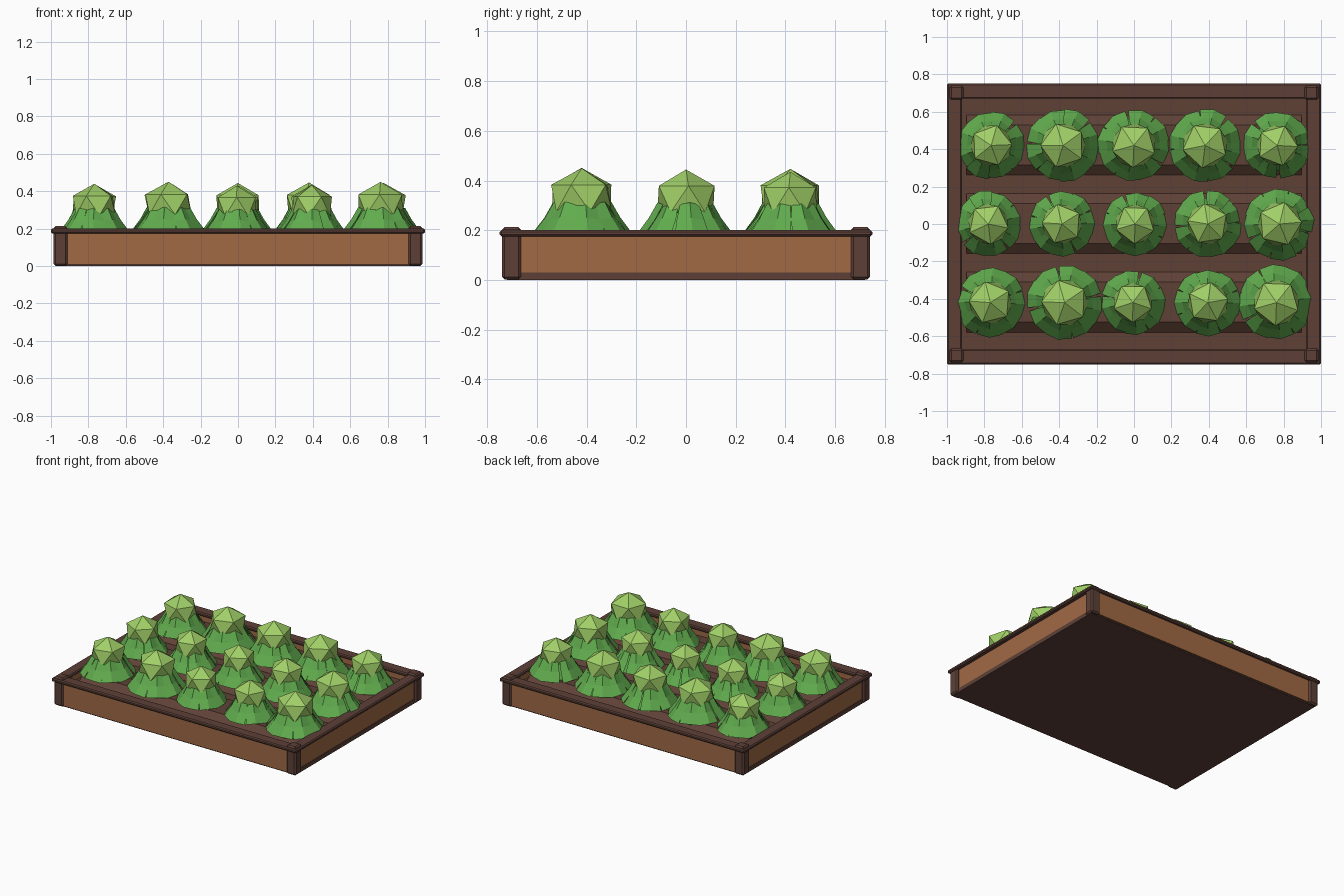
import bpy, bmesh, random
from math import sin, cos, pi
from mathutils import Matrix

random.seed(4)
if "Cube" in bpy.data.objects:
    bpy.data.objects.remove(bpy.data.objects["Cube"])


def material(name, r, g, b):
    linear = [((c / 255 + 0.055) / 1.055) ** 2.4 for c in (r, g, b)] + [1]
    m = bpy.data.materials.new(name)
    m.use_nodes = True
    m.diffuse_color = linear
    m.node_tree.nodes["Principled BSDF"].inputs["Base Color"].default_value = linear
    return m


dark_wood = material("dark wood", 93, 64, 55)
plank_wood = material("plank wood", 161, 106, 69)
soil = material("soil", 95, 65, 54)
leaf_green = material("leaf green", 97, 172, 78)
head_green = material("head green", 160, 207, 103)


def add_object(name, bm, mats):
    mesh = bpy.data.meshes.new(name)
    bm.to_mesh(mesh)
    bm.free()
    for m in mats:
        mesh.materials.append(m)
    ob = bpy.data.objects.new(name, mesh)
    bpy.context.collection.objects.link(ob)
    return ob


def box(name, lo, hi, mat, bevel=0.0):
    bm = bmesh.new()
    size = [b - a for a, b in zip(lo, hi)]
    mid = [(a + b) / 2 for a, b in zip(lo, hi)]
    bmesh.ops.create_cube(bm, size=1, matrix=Matrix.Translation(mid) @ Matrix.Diagonal((*size, 1)))
    ob = add_object(name, bm, [mat])
    if bevel:
        mod = ob.modifiers.new("Bevel", "BEVEL")
        mod.width, mod.segments = bevel, 1
    return ob


def mirrored_box(name, lo, hi, mat, axis, bevel=0.0):
    for side, tag in ((1, "a"), (-1, "b")):
        a, b = list(lo), list(hi)
        if side < 0:
            a[axis], b[axis] = -hi[axis], -lo[axis]
        box(f"{name}_{tag}", a, b, mat, bevel)


# Planter box
box("base_board", (-0.975, -0.72, 0), (0.975, 0.72, 0.03), dark_wood)
mirrored_box("long_plank", (-0.93, 0.68, 0.008), (0.93, 0.73, 0.18), plank_wood, 1)
mirrored_box("end_plank", (0.925, -0.68, 0.03), (0.97, 0.68, 0.18), plank_wood, 0)
mirrored_box("long_rim", (-1, 0.67, 0.175), (1, 0.75, 0.2), dark_wood, 1, 0.007)
mirrored_box("end_rim", (0.92, -0.69, 0.175), (1, 0.69, 0.2), dark_wood, 0, 0.007)
for sx, xname in ((1, "left"), (-1, "right")):
    for sy, yname in ((1, "back"), (-1, "front")):
        xs, ys = sorted((sx * 0.912, sx * 0.987)), sorted((sy * 0.665, sy * 0.74))
        box(f"{yname}_{xname}_post", (xs[0], ys[0], 0.002), (xs[1], ys[1], 0.213), dark_wood, 0.01)

# Soil bed with three raised rows
box("soil_bed", (-0.95, -0.7, 0.02), (0.95, 0.7, 0.135), soil)
ROWS = (0.42, 0.0, -0.42)
ridge_profile = ((-0.165, 0.13), (-0.105, 0.18), (0.11, 0.18), (0.17, 0.13))
for i, y in enumerate(ROWS):
    bm = bmesh.new()
    ends = [[bm.verts.new((x, y + dy, z)) for dy, z in ridge_profile] for x in (-0.895, 0.895)]
    n = len(ridge_profile)
    for ring in ends:
        bm.faces.new(ring)
    for k in range(n):
        j = (k + 1) % n
        bm.faces.new((ends[0][k], ends[0][j], ends[1][j], ends[1][k]))
    bmesh.ops.recalc_face_normals(bm, faces=bm.faces)
    add_object(f"soil_ridge_{i + 1}", bm, [soil])


# One plant: a core cone, folded leaves around it and a faceted head
def plant(name, leaves=8):
    bm = bmesh.new()
    bmesh.ops.create_cone(bm, cap_ends=True, segments=leaves, radius1=0.155, radius2=0.095,
                          depth=0.13, matrix=Matrix.Translation((0, 0, 0.055)))
    # each step down the leaf: radius, half width, height
    steps = ((0.105, 0.038, 0.13), (0.14, 0.056, 0.068), (0.186, 0.07, 0.006))
    for i in range(leaves):
        turn = Matrix.Rotation(2 * pi * i / leaves + random.uniform(-0.06, 0.06), 4, "Z")
        tilt = random.uniform(-0.004, 0.006)
        grid = []
        for r, w, z in steps:
            r += tilt
            grid.append([bm.verts.new(turn @ Matrix.Translation(p).translation) for p in
                         ((r - 0.014, -w, z - 0.004), (r + 0.004, 0, z + 0.004), (r - 0.014, w, z - 0.004))])
        for upper, lower in zip(grid, grid[1:]):
            for k in (0, 1):
                bm.faces.new((upper[k], lower[k], lower[k + 1], upper[k + 1]))
    old = set(bm.faces)
    bmesh.ops.create_icosphere(bm, subdivisions=1, radius=0.131,
                               matrix=Matrix.Translation((0, 0, 0.148)) @ Matrix.Diagonal((1, 1, 0.9, 1)))
    for f in bm.faces:
        f.material_index = 0 if f in old else 1
    return add_object(name, bm, [leaf_green, head_green])


# Rows of plants, back to front, with their sizes from right to left
COLUMNS = (-0.77, -0.38, 0.0, 0.385, 0.77)
SIZES = ((0.95, 1.03, 1.01, 1.03, 0.94),
         (0.93, 0.92, 0.9, 0.94, 1.01),
         (0.98, 1.06, 0.9, 0.93, 1.05))
for row, (y, sizes) in enumerate(zip(ROWS, SIZES)):
    for col, (x, s) in enumerate(zip(COLUMNS, sizes)):
        ob = plant(f"plant_{row + 1}_{col + 1}")
        ob.location = (x + random.uniform(-0.01, 0.01), y, 0.177)
        ob.scale = (s, s, (1 + s) / 2)
        ob.rotation_euler.z = random.uniform(0, 2 * pi)
